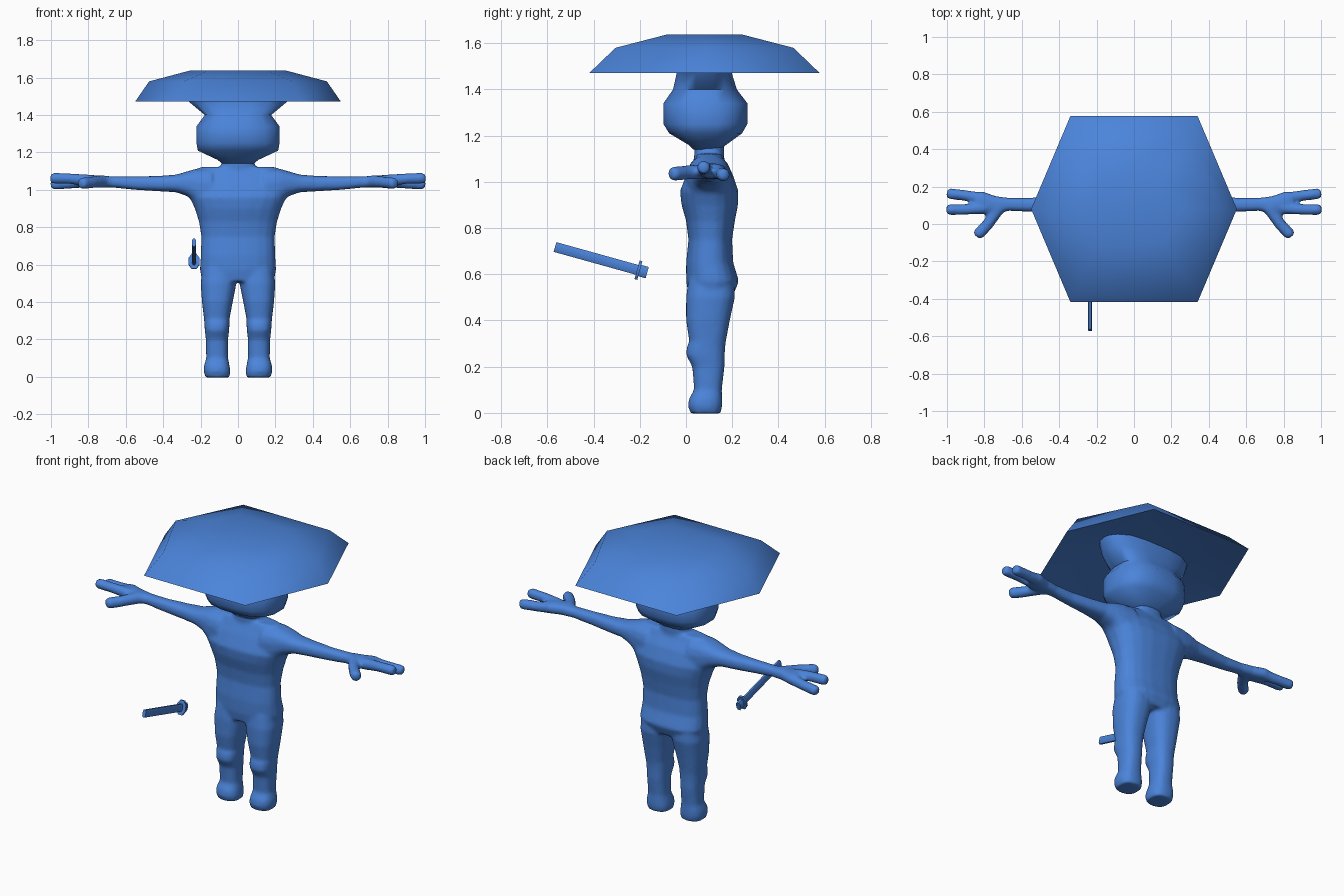
import bpy, bmesh, math
from mathutils import Vector

cube = bpy.data.objects.get("Cube")
if cube:
    bpy.data.objects.remove(cube, do_unlink=True)

blue = bpy.data.materials.new("plain blue")
BLUE = (0.07, 0.23, 0.7, 1)
blue.use_nodes = True
blue.diffuse_color = BLUE
blue.node_tree.nodes["Principled BSDF"].inputs["Base Color"].default_value = BLUE

X, Y, Z = Vector((1, 0, 0)), Vector((0, 1, 0)), Vector((0, 0, 1))


def skin(bm, loops):
    """Join equal-sized loops of points into a closed, capped surface."""
    rings = [[bm.verts.new(p) for p in loop] for loop in loops]
    n = len(rings[0])
    for a, b in zip(rings, rings[1:]):
        for i in range(n):
            j = (i + 1) % n
            bm.faces.new((a[i], a[j], b[j], b[i]))
    bm.faces.new(rings[0])
    bm.faces.new(rings[-1])


def oval(centre, u, v, ru, rv, n=20, power=0.8):
    """Rounded-square ring spanned by the directions u and v."""
    pts = []
    for i in range(n):
        t = math.tau * (i + 0.5) / n
        c, s = math.cos(t), math.sin(t)
        pts.append(centre + u * ru * math.copysign(abs(c) ** power, c)
                   + v * rv * math.copysign(abs(s) ** power, s))
    return pts


def upright(bm, sections, n=20, power=0.8):
    """Sections are (z, x0, x1, y0, y1) bounds."""
    skin(bm, [oval(Vector(((x0 + x1) / 2, (y0 + y1) / 2, z)), X, Y,
                   (x1 - x0) / 2, (y1 - y0) / 2, n, power)
              for z, x0, x1, y0, y1 in sections])


def rod(bm, points, radii, n=12):
    """Round-ended limb through the points."""
    pts = [Vector(p) for p in points]
    d = (pts[-1] - pts[0]).normalized()
    side = d.cross(Z).normalized()
    up = side.cross(d)
    loops = [oval(p, side, up, r, r, n, 1) for p, r in zip(pts, radii)]
    r = radii[-1]
    loops.append(oval(pts[-1] + d * r * 0.6, side, up, r * 0.75, r * 0.75, n, 1))
    skin(bm, loops)


def finish(name, bm, angle=60):
    bmesh.ops.recalc_face_normals(bm, faces=bm.faces)
    mesh = bpy.data.meshes.new(name)
    bm.to_mesh(mesh)
    bm.free()
    mesh.shade_smooth()
    mesh.set_sharp_from_angle(angle=math.radians(angle))
    mesh.materials.append(blue)
    obj = bpy.data.objects.new(name, mesh)
    bpy.context.collection.objects.link(obj)
    return obj


# Body: torso, neck, legs, arms and hands fused into one smooth skin
bm = bmesh.new()
torso = [(0.51, 0.19, 0.01, 0.205), (0.57, 0.205, 0.0, 0.23), (0.65, 0.2, 0.0, 0.205),
         (0.75, 0.197, 0.01, 0.2), (0.83, 0.21, 0.0, 0.212), (0.9, 0.232, -0.02, 0.226),
         (0.96, 0.26, -0.027, 0.228), (1.04, 0.26, 0.005, 0.2), (1.09, 0.24, 0.03, 0.17),
         (1.122, 0.2, 0.045, 0.155)]
upright(bm, [(z, -w, w, a, b) for z, w, a, b in torso])
upright(bm, [(z, -0.09, 0.09, 0.035, 0.165) for z in (1.05, 1.17)])

leg = [(-0.003, 0.045, 0.175, 0.02, 0.15), (0.03, 0.04, 0.184, 0.008, 0.157),
       (0.06, 0.045, 0.182, 0.012, 0.157), (0.1, 0.053, 0.17, 0.035, 0.155),
       (0.2, 0.053, 0.172, 0.027, 0.167), (0.25, 0.047, 0.178, 0.0, 0.168),
       (0.285, 0.045, 0.18, 0.003, 0.17), (0.31, 0.045, 0.182, 0.014, 0.173),
       (0.4, 0.028, 0.193, 0.0, 0.19), (0.5, 0.008, 0.2, 0.0, 0.212),
       (0.58, 0.0, 0.19, 0.01, 0.21)]
# x, then y and z bounds
arm = [(0.14, 0.0, 0.2, 0.88, 1.118), (0.22, 0.01, 0.19, 0.92, 1.115),
       (0.27, 0.025, 0.18, 0.965, 1.1), (0.33, 0.04, 0.165, 0.987, 1.082),
       (0.42, 0.055, 0.155, 0.992, 1.075), (0.55, 0.065, 0.14, 1.0, 1.072),
       (0.67, 0.07, 0.14, 1.012, 1.072), (0.74, 0.055, 0.15, 1.012, 1.078),
       (0.81, 0.055, 0.175, 1.012, 1.08), (0.85, 0.065, 0.17, 1.017, 1.075)]
for s in (1, -1):
    upright(bm, [(z, *sorted((s * x0, s * x1)), y0, y1) for z, x0, x1, y0, y1 in leg])
    skin(bm, [oval(Vector((s * x, (y0 + y1) / 2, (z0 + z1) / 2)), Y, Z,
                   (y1 - y0) / 2, (z1 - z0) / 2, 16)
              for x, y0, y1, z0, z1 in arm])
    rod(bm, [(s * 0.79, 0.135, 1.045), (s * 0.9, 0.152, 1.035), (s * 0.983, 0.162, 1.03)],
        [0.032, 0.029, 0.03])
    rod(bm, [(s * 0.79, 0.085, 1.05), (s * 0.9, 0.078, 1.06), (s * 0.985, 0.077, 1.062)],
        [0.032, 0.029, 0.03])
    rod(bm, [(s * 0.72, 0.09, 1.045), (s * 0.78, 0.0, 1.04), (s * 0.83, -0.052, 1.035)],
        [0.035, 0.031, 0.032])
body = finish("body", bm)
fuse = body.modifiers.new("fuse", 'REMESH')
fuse.mode = 'VOXEL'
fuse.voxel_size = 0.01
fuse.use_smooth_shade = True
soften = body.modifiers.new("soften", 'SMOOTH')
soften.factor = 0.5
soften.iterations = 6

# Head: coarse rounded block that flares sideways into the hat
bm = bmesh.new()
head = [(1.14, 0.085, 0.03, 0.15), (1.16, 0.11, 0.01, 0.175), (1.21, 0.218, -0.075, 0.245),
        (1.25, 0.225, -0.1, 0.268), (1.34, 0.225, -0.1, 0.268), (1.4, 0.18, -0.058, 0.222),
        (1.47, 0.265, -0.042, 0.2), (1.54, 0.29, -0.04, 0.2)]
upright(bm, [(z, -w, w, a, b) for z, w, a, b in head], n=16, power=0.75)
finish("head", bm, 80)


# Hat: faceted six-sided shell with a hollow underside
def hexagon(z, corner, flat, depth):
    return [(x, 0.08 + y, z) for x, y in
            ((corner, 0), (flat, depth), (-flat, depth),
             (-corner, 0), (-flat, -depth), (flat, -depth))]


bm = bmesh.new()
skin(bm, [hexagon(1.54, 0.26, 0.16, 0.12), hexagon(1.472, 0.55, 0.34, 0.4975),
          hexagon(1.58, 0.475, 0.29, 0.385), hexagon(1.637, 0.26, 0.16, 0.165)])
finish("hat", bm)

# Sword floating in front of the right hip
start, end = Vector((-0.235, -0.567, 0.718)), Vector((-0.235, -0.168, 0.607))
along = (end - start).normalized()
across = X.cross(along)


def sword_part(name, t0, t1, thick, width, n, power):
    part = bmesh.new()
    skin(part, [oval(start.lerp(end, t), X, across, thick, width, n, power) for t in (t0, t1)])
    finish(name, part, 40)


sword_part("sword_blade", 0, 0.91, 0.011, 0.023, 8, 0.7)
sword_part("sword_guard", 0.89, 0.92, 0.032, 0.045, 8, 1)
sword_part("sword_handle", 0.91, 1.0, 0.016, 0.027, 8, 0.8)
